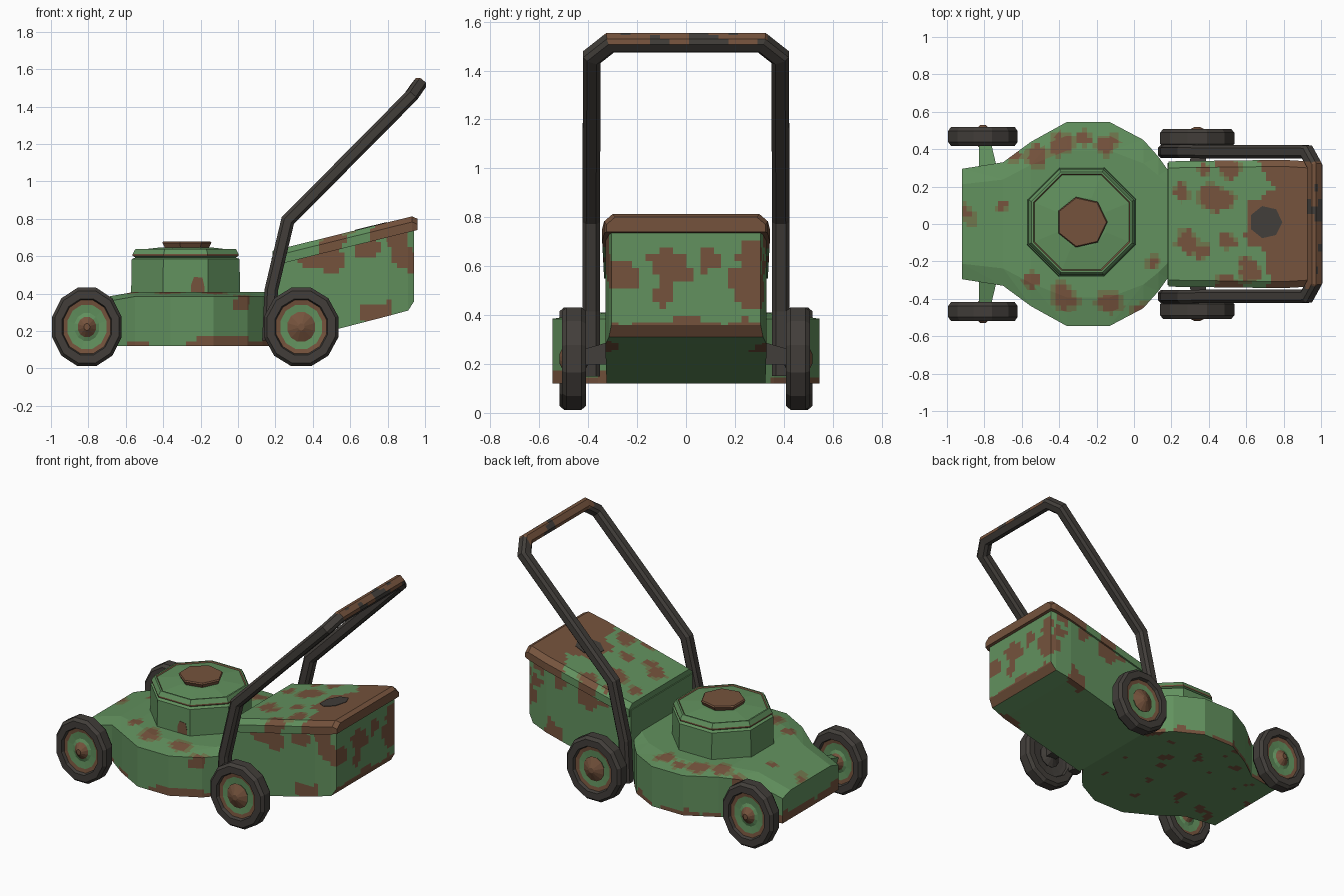
import bpy, bmesh, math
from mathutils import Vector, noise

if "Cube" in bpy.data.objects:
    bpy.data.objects.remove(bpy.data.objects["Cube"])


def material(name, col):
    m = bpy.data.materials.new(name)
    m.diffuse_color = (*col, 1)
    m.use_nodes = True
    m.node_tree.nodes["Principled BSDF"].inputs["Base Color"].default_value = m.diffuse_color
    return m


MATS = [material("green_paint", (0.122, 0.283, 0.112)),
        material("brown_rust", (0.178, 0.086, 0.046)),
        material("dark_rubber", (0.054, 0.048, 0.042)),
        material("faded_paint", (0.158, 0.180, 0.072))]
GREEN, RUST, DARK, FADED = range(4)


def finish(name, bm, rule=None, cell=0):
    """Optionally slice the faces on a fine grid, colour by rule, make the object."""
    bmesh.ops.recalc_face_normals(bm, faces=bm.faces)
    if cell:
        bmesh.ops.connect_verts_nonplanar(bm, angle_limit=0.01, faces=bm.faces[:])
        for ax in range(3):
            lo = min(v.co[ax] for v in bm.verts)
            hi = max(v.co[ax] for v in bm.verts)
            no = Vector([float(i == ax) for i in range(3)])
            for k in range(1, int((hi - lo) / cell) + 1):
                geom = bm.verts[:] + bm.edges[:] + bm.faces[:]
                bmesh.ops.bisect_plane(bm, geom=geom, dist=1e-4, plane_no=no,
                                       plane_co=no * (lo + k * cell - 0.003))
    if rule:
        bm.normal_update()
        for f in bm.faces:
            f.material_index = rule(f.calc_center_median(), f.normal)
    me = bpy.data.meshes.new(name)
    bm.to_mesh(me)
    bm.free()
    for m in MATS:
        me.materials.append(m)
    ob = bpy.data.objects.new(name, me)
    bpy.context.collection.objects.link(ob)
    return ob


def loft(rings, closed_ends=True):
    bm = bmesh.new()
    vs = [[bm.verts.new(p) for p in r] for r in rings]
    n = len(vs[0])
    for a, b in zip(vs, vs[1:]):
        for i in range(n):
            bm.faces.new((a[i], a[(i + 1) % n], b[(i + 1) % n], b[i]))
    if closed_ends:
        bm.faces.new(vs[0])
        bm.faces.new(vs[-1])
    return bm


def lathe(name, profile, sides, place, colours, turn=0.0):
    """profile: (radius, offset); place maps (a, b, offset) to a point; one colour per band."""
    rings = [[place(r * math.cos(turn + math.tau * i / sides),
                    r * math.sin(turn + math.tau * i / sides), h) for i in range(sides)]
             for r, h in profile]
    bm = loft(rings)
    bm.faces.ensure_lookup_table()
    for i, f in enumerate(bm.faces):
        if i < sides * (len(profile) - 1):
            f.material_index = colours[i // sides]
        else:
            f.material_index = colours[0] if i == sides * (len(profile) - 1) else colours[-1]
    return finish(name, bm)


def rust_amount(p, spots):
    n = noise.noise(p * 11) * 0.35 + noise.noise(p * 25) * 0.15
    return max([1 - (p - Vector(s[:3])).length / s[3] for s in spots] + [-1]) + n


# Deck: half outline swept along x, with a nose that slopes down
deck_spots = [(-.63, .36, .36, .07), (-.52, .36, .39, .09), (-.38, .42, .4, .1),
              (-.13, .43, .4, .1), (-.27, .46, .4, .06), (-.88, .05, .3, .08),
              (-.37, -.4, .4, .13), (-.13, -.42, .4, .11), (-.55, -.3, .4, .06),
              (.1, -.2, .4, .05), (.03, -.46, .36, .08), (-.7, .1, .37, .05)]


def deck_rule(p, n):
    if n.z < -0.7:
        return RUST if noise.noise(p * 12) > 0.48 else GREEN
    if p.z < 0.155 + 0.07 * noise.noise(p * 9):
        return RUST
    s = rust_amount(p, deck_spots)
    if s > 0.48:
        return RUST
    return FADED if s > 0.28 and n.z > 0.7 else GREEN


rings = []
for x, y in [(-.92, .295), (-.70, .33), (-.55, .44), (-.36, .545), (-.13, .545),
             (.05, .45), (.13, .36), (.18, .29)]:
    z = 0.385 - max(0, -0.62 - x) * 0.33
    rings.append([(x, -y, .12), (x, -y, z), (x, -y * .72, z + .025),
                  (x, y * .72, z + .025), (x, y, z), (x, y, .12)])
finish("deck", loft(rings), deck_rule, 0.028)

# Grass box: rectangular sections along x
bag_spots = [(.94, -.27, .55, .11), (.94, -.06, .6, .12), (.94, .09, .63, .08),
             (.94, .26, .5, .13), (.94, .27, .65, .09), (.94, -.1, .48, .06)]
for s in (-1, 1):
    bag_spots += [(.5, s * .335, .6, .13), (.38, s * .335, .6, .07), (.68, s * .33, .66, .1),
                  (.88, s * .32, .6, .09), (.75, s * .335, .3, .12), (.86, s * .32, .7, .08)]


def bag_rule(p, n):
    if n.x > 0.3 and p.z < 0.375 + 0.03 * noise.noise(p * 14):
        return RUST
    s = rust_amount(p, bag_spots)
    return RUST if s > 0.36 else GREEN


def lid_top(x):
    return 0.628 + (x - 0.18) * 0.247


rings = [[(x, -y, zl), (x, -y, zh), (x, y, zh), (x, y, zl)]
         for x, y, zl, zh in [(.18, .325, .12, .59), (.80, .33, .28, .74),
                              (.91, .315, .31, .765), (.942, .305, .36, .77)]]
finish("grass_box", loft(rings), bag_rule, 0.028)

# Lid with chamfered sides, rusted at the back
lid_spots = [(.43, .14, .69, .14), (.3, -.1, .66, .11), (.25, .17, .65, .07), (.52, .3, .71, .1),
             (.37, .29, .68, .07), (.5, -.09, .7, .08), (.37, -.15, .68, .08), (.62, -.25, .73, .1),
             (.5, -.34, .66, .12), (.5, .34, .66, .12)]


def lid_rule(p, n):
    s = rust_amount(p, lid_spots)
    edge = 0.70 + 0.09 * noise.noise(p * 8)
    if abs(p.y) < 0.12:
        edge -= 0.11
    if p.x > edge or s > 0.42:
        return RUST
    return FADED if s > 0.3 and n.z > 0.7 else GREEN


rings = []
for x, y, t in [(.185, .335, 0), (.80, .343, 0), (.93, .335, 0), (.96, .325, .02)]:
    z = lid_top(x) - t
    rings.append([(x, -y, z - .08 + t), (x, -y, z - .03), (x, -y + .035, z),
                  (x, y - .035, z), (x, y, z - .03), (x, y, z - .08 + t)])
finish("grass_box_lid", loft(rings), lid_rule, 0.025)

# Dark opening on the lid
lathe("lid_opening", [(.088, -.003), (.088, .003)], 7,
      lambda a, b, h: (.705 + a, b + .01, lid_top(.705 + a) + h), [DARK])


# Motor housing, its cap and the top knob
def upright(a, b, h):
    return (-.28 + a, .01 + b, h)


K = 1 / math.cos(math.pi / 8)
lathe("motor_housing", [(.292 * K, .38), (.288 * K, .585), (.265 * K, .595)], 8,
      upright, [GREEN, GREEN], math.pi / 8)
lathe("motor_cap", [(.262 * K, .59), (.283 * K, .602), (.283 * K, .612), (.268 * K, .64),
                    (.258 * K, .64), (.252 * K, .634), (.13 * K, .648)], 8,
      upright, [GREEN, RUST, GREEN, GREEN, RUST, GREEN], math.pi / 8)
lathe("motor_knob", [(.118, .635), (.138, .672), (.132, .68)], 7, upright, [RUST, RUST])
bm = loft([[(x, -.282, .40), (x, -.282, .42 + h), (x, -.277, .42 + h), (x, -.277, .40)]
           for x, h in [(-.25, .03), (-.235, .07), (-.19, .065), (-.18, .02)]])
finish("motor_rust_patch", bm, lambda p, n: RUST)

# Wheels: tyre, recessed rim with a rust ring, and a pointed hub on each side
outer = [(.213, .03), (.196, .05), (.152, .05), (.145, .03), (.12, .026), (.075, .022)]
for cx, cy, rx, hub, label in [(-.808, .468, .192, .055, "front"), (.338, .458, .205, .08, "rear")]:
    for s, side in [(-1, "right"), (1, "left")]:
        prof = [(.02, -.06), (hub, -.03)]
        prof += [(r, -h) for r, h in reversed(outer)] + outer
        prof += [(hub, .03), (.018, .06)]
        half = [RUST, GREEN, GREEN, RUST, DARK, DARK, DARK]
        cols = half + [DARK] + half[::-1]
        if label == "rear":
            cols[:5] = [DARK] * 5
        lathe(f"{label}_wheel_{side}", prof, 12,
              lambda a, b, h: (cx + a * rx / .213, s * (cy + h), .222 + b * 1.02), cols, math.pi / 12)
        # Axle arm between deck and wheel
        x0 = cx + (.03 if label == "front" else 0)
        arm = [[(x + dx * w, s * y, z + dz * w) for dx, dz in [(-1, -1), (1, -1), (1, 1), (-1, 1)]]
               for x, y, z, w in [(x0, .28, .25, .05), (cx + .01, cy - .02, .225, .03)]]
        col = GREEN if label == "front" else DARK
        finish(f"{label}_axle_{side}", loft(arm), lambda p, n: col)

# Handle: chamfered square tube mitred along a bent path
half = [(.165, .388, .15), (.178, .388, .42), (.266, .388, .79), (.925, .385, 1.455), (.966, .31, 1.514)]
path = [Vector(p) for p in half] + [Vector((x, -y, z)) for x, y, z in reversed(half)]
w, c = .036, .02
ring = [path[0] + Vector((a, b, 0)) for a, b in
        [(-w, -c), (-c, -w), (c, -w), (w, -c), (w, c), (c, w), (-c, w), (-w, c)]]
rings = [ring]
for i in range(1, len(path)):
    d = (path[i] - path[i - 1]).normalized()
    nxt = (path[i + 1] - path[i]).normalized() if i + 1 < len(path) else Vector((0, 0, -1))
    plane = (d + nxt).normalized()
    ring = [v + d * ((path[i] - v).dot(plane) / d.dot(plane)) for v in ring]
    rings.append(ring)


def handle_rule(p, n):
    worn = p.z > 1.5 and abs(p.y) < .33 and noise.noise(p * 9) > -.12
    return RUST if worn else DARK


finish("handle", loft(rings), handle_rule, 0.04)
